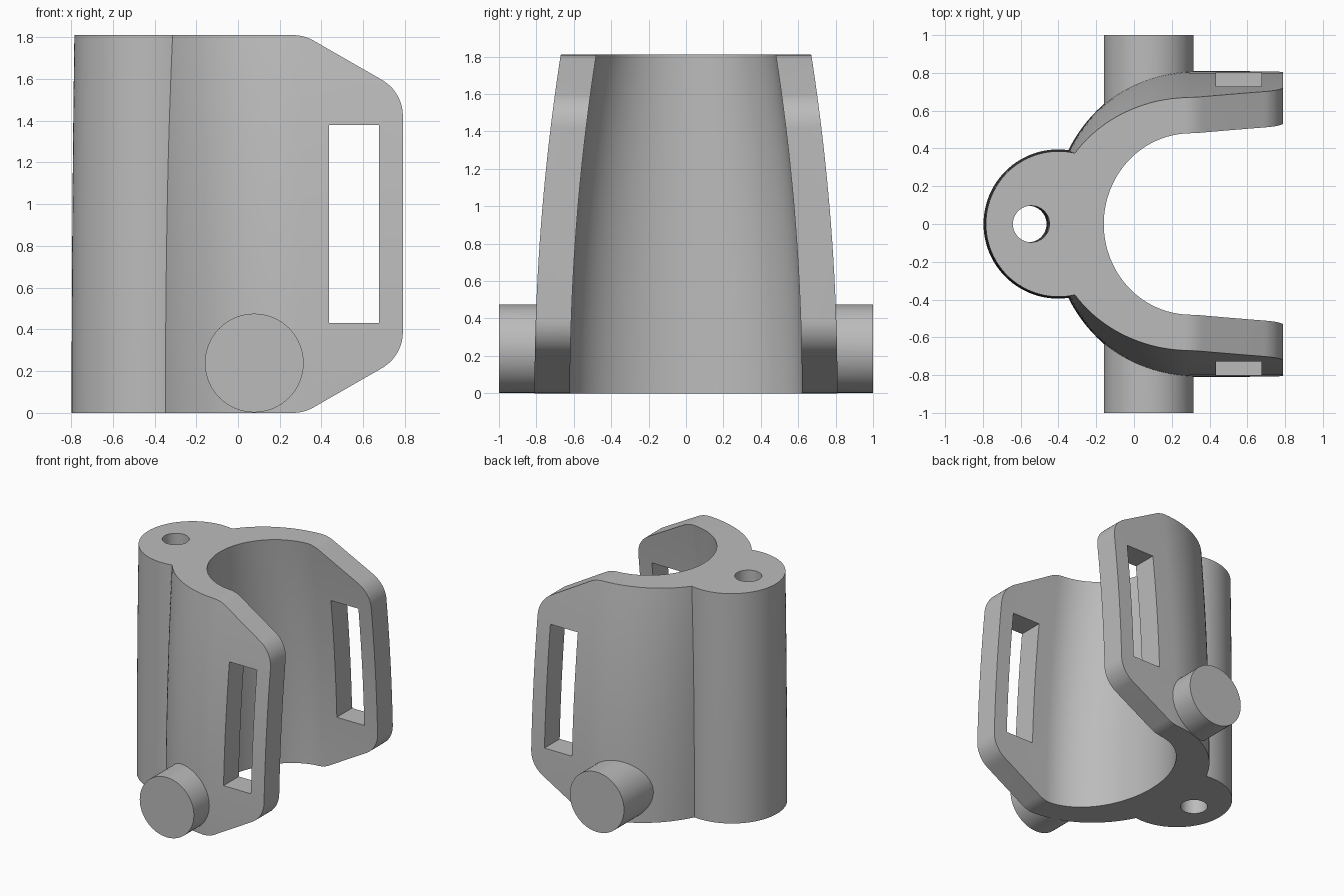
import bpy
import bmesh
from math import cos, sin, pi, tan, radians
from mathutils import Vector

HEIGHT = 1.81
MID_X = 0.3           # where the curved back turns into straight arms

if "Cube" in bpy.data.objects:
    bpy.data.objects.remove(bpy.data.objects["Cube"], do_unlink=True)

grey = bpy.data.materials.new("plain_grey")
grey.use_nodes = True
grey.diffuse_color = (0.5, 0.5, 0.5, 1)
grey.node_tree.nodes["Principled BSDF"].inputs["Base Color"].default_value = (0.5, 0.5, 0.5, 1)


def loft(name, rings):
    """Closed solid through a list of equally long point rings."""
    bm = bmesh.new()
    loops = [[bm.verts.new(p) for p in ring] for ring in rings]
    n = len(loops[0])
    for low, high in zip(loops, loops[1:]):
        for i in range(n):
            j = (i + 1) % n
            bm.faces.new((low[i], low[j], high[j], high[i]))
    bm.faces.new(loops[0])
    bm.faces.new(loops[-1])
    bmesh.ops.recalc_face_normals(bm, faces=bm.faces)
    mesh = bpy.data.meshes.new(name)
    bm.to_mesh(mesh)
    bm.free()
    mesh.materials.append(grey)
    obj = bpy.data.objects.new(name, mesh)
    bpy.context.collection.objects.link(obj)
    return obj


def levels(margin, count=20):
    return [-margin + (HEIGHT + 2 * margin) * i / count for i in range(count + 1)]


def bow(z):
    """Taper amount: none at the bottom, full at the top, along a curve."""
    return (z / HEIGHT) ** 2


def u_ring(z, depth, width, end_x, steps=64):
    """U-shaped section: elliptical back with straight sides up to end_x."""
    half = width - 0.14 * bow(z)
    ring = [Vector((end_x, half, z))]
    for i in range(steps + 1):
        a = pi / 2 + pi * i / steps
        ring.append(Vector((MID_X + depth * cos(a), half * sin(a), z)))
    ring.append(Vector((end_x, -half, z)))
    return ring


def circle_ring(x, z, radius, steps=64):
    return [Vector((x + radius * cos(2 * pi * i / steps),
                    radius * sin(2 * pi * i / steps), z)) for i in range(steps)]


def fillet(prev, corner, nxt, radius, steps=10):
    """Points rounding one corner of a profile in the x-z plane."""
    to_prev, to_next = (prev - corner).normalized(), (nxt - corner).normalized()
    angle = to_prev.angle(to_next)
    reach = radius / tan(angle / 2)
    bisector = (to_prev + to_next).normalized()
    centre = corner + bisector * (radius / sin(angle / 2))
    start = corner + to_prev * reach - centre
    axis = start.cross(corner + to_next * reach - centre).normalized()
    points = []
    for i in range(steps + 1):
        t = (pi - angle) * i / steps
        points.append(centre + start * cos(t) + axis.cross(start) * sin(t))
    return points


def combine(target, tool, operation):
    mod = target.modifiers.new(operation.lower(), 'BOOLEAN')
    mod.operation, mod.object, mod.solver = operation, tool, 'EXACT'
    bpy.context.view_layer.objects.active = target
    bpy.ops.object.modifier_apply(modifier=mod.name)
    bpy.data.objects.remove(tool, do_unlink=True)


# Outer shell, narrowing upward, and the round column at its back
body = loft("clamp_body", [u_ring(z, 0.74, 0.81, 1.0) for z in levels(0.05)])
column = loft("back_column", [circle_ring(-0.402 + 0.003 * bow(z), z, 0.395 - 0.01 * bow(z), 96)
                              for z in levels(0.05)])
combine(body, column, 'UNION')

# Side outline: flat ends, sloped arm corners with rounded bends
tip_x, bend_x, rise = 0.79, 0.316, 0.272
corners = [Vector(p) for p in ((-1, 0, 0), (bend_x, 0, 0), (tip_x, 0, rise),
                               (tip_x, 0, HEIGHT - rise), (bend_x, 0, HEIGHT), (-1, 0, HEIGHT))]
outline = [corners[0]]
for i in range(1, 5):
    outline += fillet(corners[i - 1], corners[i], corners[i + 1], 0.2)
outline.append(corners[-1])
side = Vector((0, 1.2, 0))
combine(body, loft("outline_block", [[p - side for p in outline], [p + side for p in outline]]),
        'INTERSECT')

# Side pegs, made as one bar that the hollow then splits
peg_ring = [Vector((0.078 + 0.2365 * cos(2 * pi * i / 64), 0, 0.239 + 0.2365 * sin(2 * pi * i / 64)))
            for i in range(64)]
reach = Vector((0, 1, 0))
combine(body, loft("side_pegs", [[p - reach for p in peg_ring], [p + reach for p in peg_ring]]),
        'UNION')

# Open hollow between the arms
combine(body, loft("hollow", [u_ring(z, 0.46, 0.62, 1.3) for z in levels(0.1)]), 'DIFFERENCE')

# Strap slots through both arms
slot = [Vector(p) for p in ((0.435, 0, 0.43), (0.675, 0, 0.43), (0.675, 0, 1.38), (0.435, 0, 1.38))]
combine(body, loft("strap_slots", [[p - side for p in slot], [p + side for p in slot]]), 'DIFFERENCE')

# Bore through the column
combine(body, loft("column_bore", [circle_ring(-0.56 + 0.016 * bow(z), z, 0.097, 48)
                                   for z in levels(0.1)]), 'DIFFERENCE')

# Smooth curved walls, crisp edges
bpy.ops.object.select_all(action='DESELECT')
body.select_set(True)
bpy.context.view_layer.objects.active = body
bpy.ops.object.shade_smooth_by_angle(angle=radians(22))
